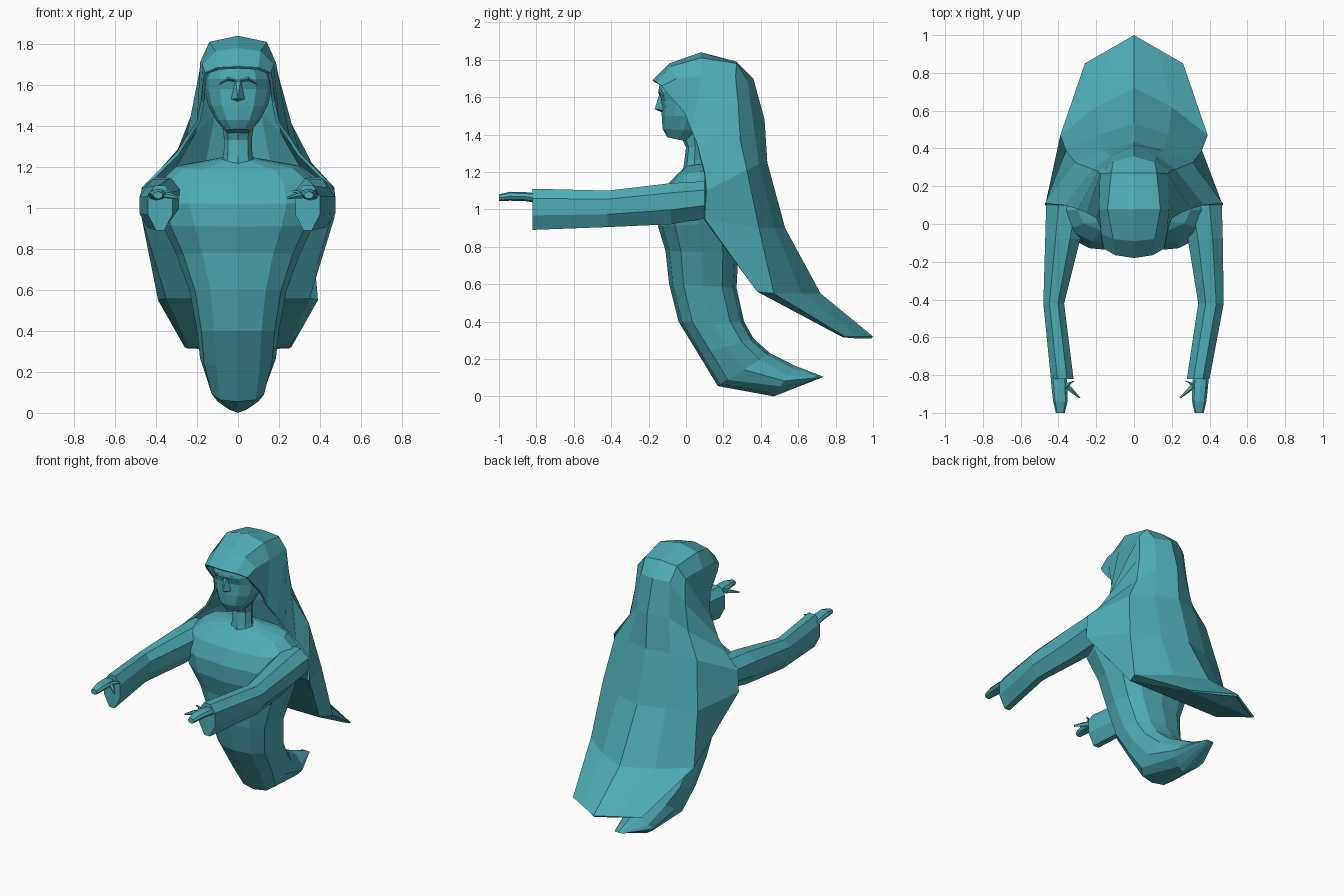
import bpy, bmesh, math

teal = bpy.data.materials.new("teal")
teal.diffuse_color = (0.075, 0.41, 0.46, 1)


def make(name, verts, faces):
    me = bpy.data.meshes.new(name)
    me.from_pydata([tuple(v) for v in verts], [], faces)
    bm = bmesh.new()
    bm.from_mesh(me)
    bmesh.ops.remove_doubles(bm, verts=bm.verts, dist=0.0005)
    bmesh.ops.recalc_face_normals(bm, faces=bm.faces)
    bm.to_mesh(me)
    bm.free()
    me.materials.append(teal)
    ob = bpy.data.objects.new(name, me)
    bpy.context.collection.objects.link(ob)
    return ob


def loft(name, rings):
    """Skin a stack of equal-sized closed rings and cap both ends."""
    n = len(rings[0])
    verts = [v for r in rings for v in r]
    faces = []
    for i in range(len(rings) - 1):
        for k in range(n):
            a, b = i * n + k, i * n + (k + 1) % n
            faces.append((a, b, b + n, a + n))
    faces.append(tuple(range(n)))
    faces.append(tuple(range(len(verts) - n, len(verts))))
    return make(name, verts, faces)


def body_ring(fy, fz, by, bz, w, n=12, power=0.8):
    """Rounded ring between a front point, a back point and a half width."""
    out = []
    for k in range(n):
        a = 2 * math.pi * k / n
        c, s = math.cos(a), math.sin(a)
        c = math.copysign(abs(c) ** power, c)
        s = math.copysign(abs(s) ** power, s)
        t = (1 - c) / 2
        out.append((w * s, fy + (by - fy) * t, fz + (bz - fz) * t))
    return out


# robe, curling back into a tail with a keel
loft("robe", [body_ring(*r[:5], 12, r[5]) for r in [
    (0.00, 1.23, 0.12, 1.25, 0.09, .8),
    (-0.05, 1.185, 0.20, 1.22, 0.30, .8),
    (-0.11, 1.12, 0.26, 1.12, 0.39, .8),
    (-0.15, 1.02, 0.28, 1.03, 0.40, .75),
    (-0.15, 0.91, 0.28, 0.93, 0.37, .8),
    (-0.11, 0.78, 0.28, 0.76, 0.30, .8),
    (-0.09, 0.60, 0.27, 0.58, 0.235, .8),
    (-0.04, 0.40, 0.31, 0.40, 0.20, .8),
    (0.07, 0.22, 0.36, 0.31, 0.185, .8),
    (0.17, 0.055, 0.45, 0.23, 0.14, .7),
    (0.47, 0.00, 0.58, 0.165, 0.12, 1.5),
    (0.725, 0.10, 0.735, 0.105, 0.03, 1)]])

# neck with collar
loft("neck", [body_ring(*r, 8, 1) for r in [
    (-0.02, 1.19, 0.12, 1.21, 0.085), (-0.01, 1.25, 0.10, 1.27, 0.07),
    (0.00, 1.33, 0.10, 1.34, 0.068), (-0.04, 1.42, 0.12, 1.42, 0.08)]])

# head
loft("head", [body_ring(*r, 12, 0.9) for r in [
    (-0.10, 1.385, 0.02, 1.36, 0.06), (-0.125, 1.43, 0.10, 1.42, 0.105),
    (-0.13, 1.50, 0.15, 1.50, 0.145), (-0.13, 1.58, 0.20, 1.58, 0.165),
    (-0.148, 1.63, 0.22, 1.63, 0.165), (-0.135, 1.70, 0.20, 1.70, 0.14)]])

# nose
make("nose", [(-0.012, -0.14, 1.625), (0.012, -0.14, 1.625), (-0.034, -0.12, 1.53),
              (0.034, -0.12, 1.53), (0, -0.168, 1.535), (0, -0.12, 1.515)],
     [(0, 1, 4), (0, 4, 2), (1, 3, 4), (2, 4, 5), (4, 3, 5), (0, 2, 5, 3, 1)])

# brows
for s, side in ((-1, "left"), (1, "right")):
    make("brow_" + side, [(s * x, y, z) for x, y, z in [
        (0.012, -0.150, 1.622), (0.05, -0.146, 1.63), (0.09, -0.122, 1.605),
        (0.012, -0.125, 1.606), (0.05, -0.12, 1.612), (0.085, -0.10, 1.595),
        (0.012, -0.125, 1.645), (0.05, -0.12, 1.65), (0.085, -0.10, 1.63)]],
        [(0, 1, 4, 3), (1, 2, 5, 4), (0, 1, 7, 6), (1, 2, 8, 7),
         (0, 3, 6), (2, 5, 8), (3, 4, 7, 6), (4, 5, 8, 7)])


# veil: each row runs from centre ridge to the side edge, mirrored across x
rows = [
    [(0, -.18, 1.69), (.10, -.165, 1.685), (.16, -.13, 1.66), (.17, -.10, 1.62)],
    [(0, -.09, 1.78), (.11, -.08, 1.765), (.175, -.05, 1.70), (.18, -.01, 1.52)],
    [(0, .08, 1.84), (.14, .08, 1.81), (.185, .08, 1.71), (.20, .03, 1.42)],
    [(0, .27, 1.79), (.12, .27, 1.78), (.18, .265, 1.71), (.25, .06, 1.35)],
    [(0, .36, 1.70), (.11, .33, 1.69), (.19, .28, 1.55), (.30, .08, 1.27)],
    [(0, .42, 1.48), (.12, .36, 1.46), (.22, .29, 1.37), (.37, .10, 1.20)],
    [(0, .435, 1.25), (.16, .39, 1.24), (.31, .325, 1.21), (.47, .11, 1.10)],
    [(0, .53, .90), (.18, .475, .90), (.36, .39, .90), (.47, .10, .95)],
    [(0, .72, .55), (.20, .62, .55), (.39, .47, .55), (.35, .38, .56)],
    [(0, 1.0, .32), (.13, .925, .32), (.26, .85, .32), (.24, .83, .32)]]
vv, ff = [], []
for r in rows:
    vv += [(-x, y, z) for x, y, z in reversed(r)] + r[1:]
for i in range(len(rows) - 1):
    for k in range(6):
        a = i * 7 + k
        ff.append((a, a + 1, a + 8, a + 7))
veil = make("veil", vv, ff)
# make normals face outward (upper back), then thicken inward
bm = bmesh.new()
bm.from_mesh(veil.data)
if sum(f.normal.z + f.normal.y for f in bm.faces) < 0:
    bmesh.ops.reverse_faces(bm, faces=bm.faces)
bm.to_mesh(veil.data)
bm.free()
mod = veil.modifiers.new("thickness", "SOLIDIFY")
mod.thickness = 0.015
mod.offset = -1

# underside closing the lower veil, and its flat hem
under = []
for r in rows[7:]:
    x, y, z = r[3]
    under += [(-x, y, z), (x, y, z)]
hem = [(.26, .85, .32), (0, 1.0, .32), (-.26, .85, .32)]
make("veil_underside", under + hem,
     [(0, 1, 3, 2), (2, 3, 5, 4), (4, 5, 6, 7, 8)])


def sleeve_ring(y, xin, xout, zt, zb):
    """Teardrop section: blunt top, narrower bottom."""
    cx, hw, zc = (xin + xout) / 2, abs(xout - xin) / 2, zb + 0.6 * (zt - zb)
    out = []
    for k in range(8):
        a = 2 * math.pi * (k + 0.5) / 8
        c, s = math.cos(a) / math.cos(math.pi / 8), math.sin(a) / math.sin(3 * math.pi / 8)
        if s < -0.9:
            c *= 0.8
        h = (zt - zc) if s > 0 else (zc - zb)
        out.append((cx + hw * c, y, zc + h * s))
    return out


def limb(name, pts, sides=5):
    """Tapered stick through (x, y, z, half width, half height), along -y."""
    loft(name, [[(x + w * math.cos(2 * math.pi * k / sides), y,
                  z + h * math.sin(2 * math.pi * k / sides)) for k in range(sides)]
                for x, y, z, w, h in pts])


# sleeves and hands; the arms differ slightly
for s, side, elbow, cuff, hx in ((1, "right", (.34, .475), (.28, .40), .345),
                                 (-1, "left", (.37, .48), (.32, .44), .39)):
    spec = [(.22, .24, .34, 1.11, .97), (.10, .24, .465, 1.15, .95),
            (-.08, .285, .47, 1.14, .92), (-.42, *elbow, 1.10, .905),
            (-.82, *cuff, 1.11, .89)]
    loft("sleeve_" + side, [sleeve_ring(y, s * a, s * b, zt, zb)
                            for y, a, b, zt, zb in spec])
    limb("hand_" + side, [(s * (hx + .01), -.80, 1.06, .042, .026),
                          (s * (hx + .005), -.86, 1.068, .042, .024),
                          (s * hx, -.94, 1.07, .038, .024),
                          (s * hx, -1.0, 1.062, .024, .018)], 8)
    limb("thumb_" + side, [(s * (hx - .01), -.835, 1.065, .024, .018),
                           (s * (hx - .055), -.88, 1.06, .018, .014),
                           (s * (hx - .10), -.92, 1.05, .006, .007)])
    limb("side_finger_" + side, [(s * (hx - .02), -.87, 1.07, .014, .012),
                                 (s * (hx - .05), -.84, 1.08, .012, .01),
                                 (s * (hx - .075), -.83, 1.08, .006, .006)])
